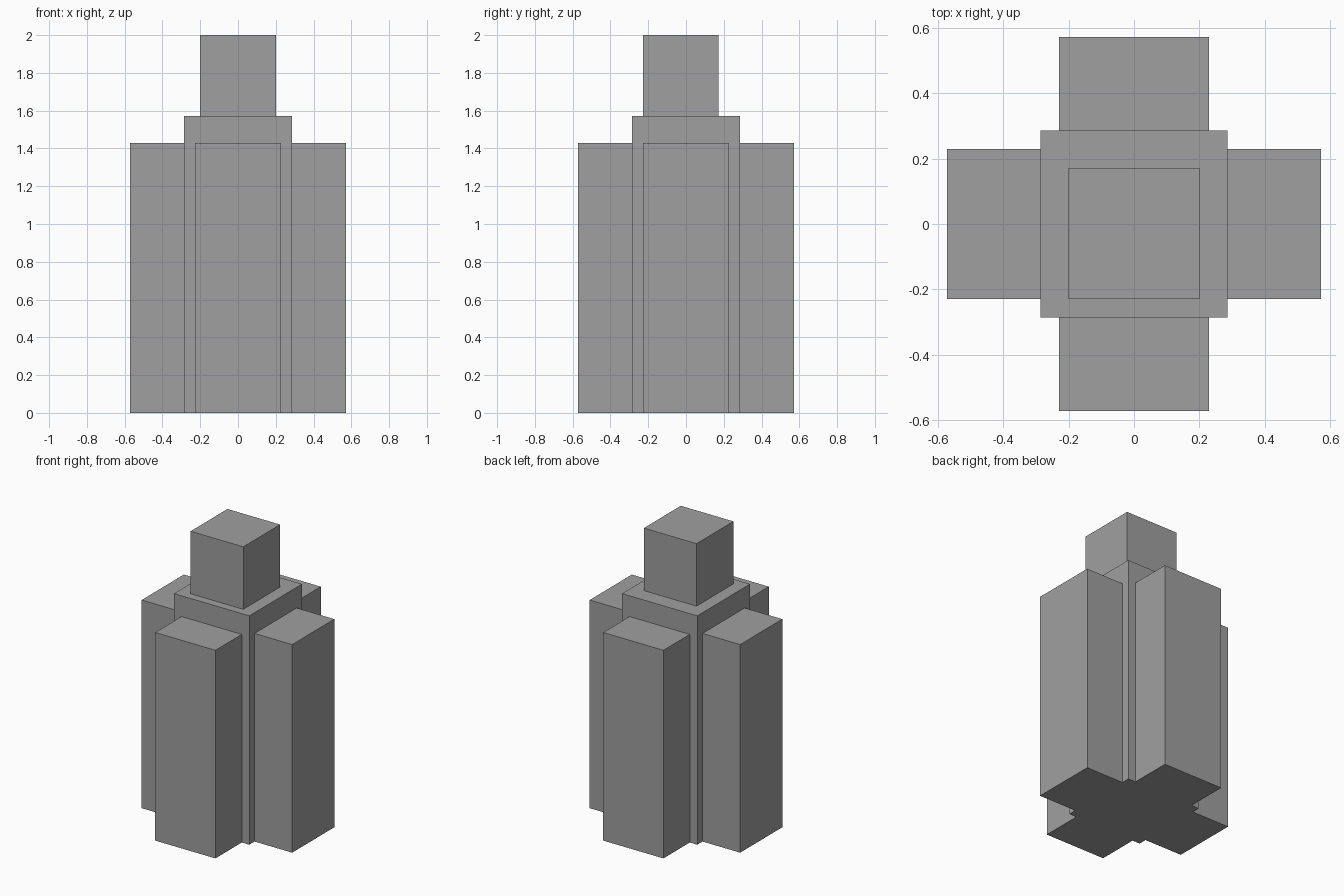
import bpy
import bmesh
from math import pi
from mathutils import Matrix, Vector

default = bpy.data.objects.get("Cube")
if default:
    bpy.data.objects.remove(default, do_unlink=True)

# Single stone colour
stone = bpy.data.materials.new("stone_grey")
stone.use_nodes = True
grey = (0.35, 0.35, 0.35, 1)
stone.diffuse_color = grey
stone.node_tree.nodes["Principled BSDF"].inputs["Base Color"].default_value = grey


def box(name, low, high, turn=0):
    """Add a box between two corners, turned about the vertical axis."""
    low, high = Vector(low), Vector(high)
    place = (Matrix.Rotation(turn, 4, "Z")
             @ Matrix.Translation((low + high) / 2)
             @ Matrix.Diagonal((*(high - low), 1)))
    bm = bmesh.new()
    bmesh.ops.create_cube(bm, size=1, matrix=place)
    mesh = bpy.data.meshes.new(name)
    bm.to_mesh(mesh)
    bm.free()
    mesh.materials.append(stone)
    obj = bpy.data.objects.new(name, mesh)
    bpy.context.collection.objects.link(obj)
    return obj


core = 2 / 7       # half width of the core
reach = 4 / 7      # outer face of each wing
wing = 0.2286      # half width of each wing
shoulder = 1.571   # top of the core
wing_top = 1.4286

# Central core, with the block on top set slightly forward
box("core", (-core, -core, 0), (core, core, shoulder))
box("top_block", (-0.2, -wing, shoulder), (0.2, 0.1714, 2))

# Four wings around the core
for i, side in enumerate(("front", "left", "back", "right")):
    box(side + "_wing", (-wing, -reach, 0), (wing, -core, wing_top), i * pi / 2)
